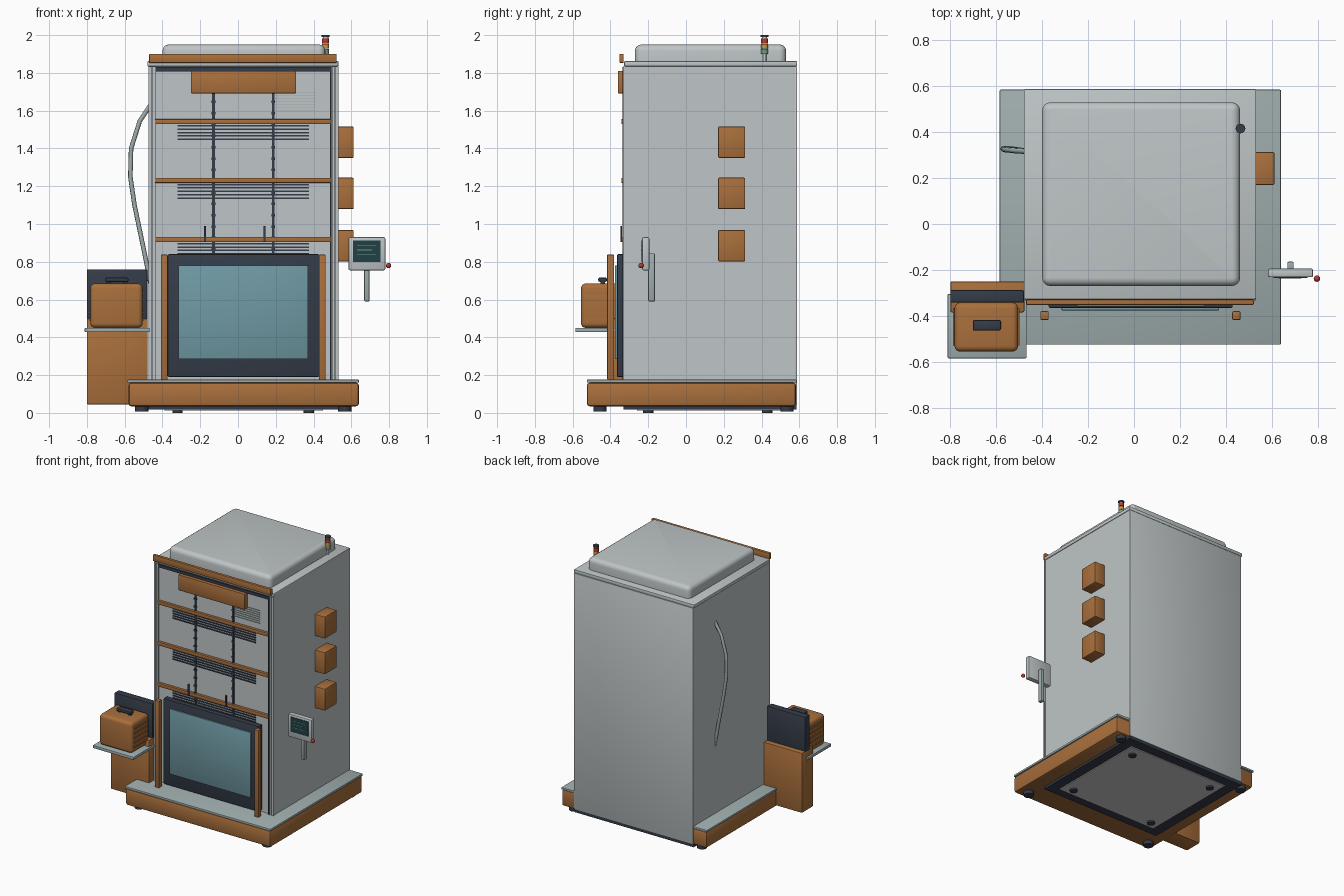
import bpy, bmesh, math
from mathutils import Vector

if "Cube" in bpy.data.objects:
    bpy.data.objects.remove(bpy.data.objects["Cube"])


def mat(name, r, g, b):
    m = bpy.data.materials.new(name)
    m.diffuse_color = (r, g, b, 1)
    m.use_nodes = True
    m.node_tree.nodes["Principled BSDF"].inputs["Base Color"].default_value = m.diffuse_color
    return m


ORANGE = mat("burnt_orange", .40, .16, .045)
DARK = mat("dark_slate", .035, .045, .065)
SHELL = mat("pale_grey", .52, .56, .57)
PLATE = mat("cool_grey", .35, .42, .42)
GLASS = mat("window_teal", .16, .32, .37)
SCREEN = mat("screen_dark", .015, .05, .06)
GREEN = mat("signal_green", .15, .35, .25)
AMBER = mat("signal_amber", .65, .3, .05)
RED = mat("signal_red", .5, .04, .03)


def finish(name, bm, m, smooth=False):
    me = bpy.data.meshes.new(name)
    bm.to_mesh(me)
    bm.free()
    ob = bpy.data.objects.new(name, me)
    bpy.context.collection.objects.link(ob)
    if m:
        me.materials.append(m)
    if smooth:
        bpy.ops.object.select_all(action='DESELECT')
        ob.select_set(True)
        bpy.context.view_layer.objects.active = ob
        bpy.ops.object.shade_smooth_by_angle(angle=math.radians(35))
    return ob


def add_box(bm, x, y, z):
    vs = bmesh.ops.create_cube(bm, size=1)["verts"]
    for v in vs:
        for i, (a, b) in enumerate((x, y, z)):
            v.co[i] = (a + b) / 2 + v.co[i] * (b - a)


def box(name, x, y, z, m=None, bevel=0, seg=2):
    bm = bmesh.new()
    add_box(bm, x, y, z)
    if bevel:
        bmesh.ops.bevel(bm, geom=bm.edges[:], offset=bevel, segments=seg,
                        profile=.5, affect='EDGES')
    return finish(name, bm, m, bevel > 0)


def boxes(name, items, m=None):
    bm = bmesh.new()
    for it in items:
        add_box(bm, *it)
    return finish(name, bm, m)


def cyl(name, x, y, z, r, m=None, n=20):
    bm = bmesh.new()
    bmesh.ops.create_cone(bm, cap_ends=True, segments=n, radius1=r, radius2=r, depth=z[1] - z[0])
    bmesh.ops.translate(bm, verts=bm.verts, vec=Vector((x, y, sum(z) / 2)))
    return finish(name, bm, m, True)


# Base, deck plate and underside
box("base_skirt", (-.58, .64), (-.525, .582), (.035, .16), ORANGE, .015)
box("base_deck", (-.585, .64), (-.525, .585), (.16, .176), PLATE, .003)
box("plinth", (-.475, .53), (-.33, .585), (.018, .045), DARK)
box("underside_panel", (-.39, .45), (-.26, .51), (.012, .03))
for i, x in enumerate((-.51, .565)):
    for j, y in enumerate((-.455, .535)):
        cyl(f"corner_foot_{i}{j}", x, y, (.008, .04), .035, DARK)
for i, x in enumerate((-.32, .375)):
    for j, y in enumerate((-.2, .43)):
        cyl(f"inner_foot_{i}{j}", x, y, (0, .03), .027, DARK)

# Cabinet shell
box("cabinet_body", (-.472, .528), (-.322, .577), (.04, 1.835), SHELL)
box("back_panel", (-.472, .53), (.577, .588), (.04, 1.835), SHELL, .003)
box("cabinet_top", (-.48, .532), (-.328, .588), (1.835, 1.862), SHELL, .005)
box("header_strip", (-.47, .522), (-.352, -.33), (1.853, 1.9), ORANGE, .003)

# Roof dome with rounded corners and softened top
bm = bmesh.new()
add_box(bm, (-.40, .462), (-.27, .53), (1.86, 1.95))
up = [e for e in bm.edges if abs(e.verts[0].co.z - e.verts[1].co.z) > .05]
bmesh.ops.bevel(bm, geom=up, offset=.035, segments=4, profile=.5, affect='EDGES')
top = [e for e in bm.edges if all(v.co.z > 1.94 for v in e.verts)]
bmesh.ops.bevel(bm, geom=top, offset=.033, segments=4, profile=.5, affect='EDGES')
finish("roof_dome", bm, SHELL, True)

# Signal beacon
bx, by = .464, .416
cyl("beacon_stem", bx, by, (1.86, 1.91), .009, SHELL)
for nm, z0, z1, m in (("green", 1.9, 1.926, GREEN), ("amber", 1.928, 1.954, AMBER),
                      ("red", 1.956, 1.982, RED)):
    cyl("beacon_" + nm, bx, by, (z0, z1), .019, m)
cyl("beacon_neck", bx, by, (1.98, 1.992), .014, SHELL)
cyl("beacon_cap", bx, by, (1.99, 2.0), .021, DARK)

# Front frame
boxes("front_frame", [((a, b), (-.334, -.32), (.176, 1.835))
                      for a, b in ((-.474, -.458), (-.452, -.438), (.497, .51), (.516, .531))], SHELL)
boxes("front_gasket", [((-.438, .49), (-.335, -.32), (1.808, 1.83)),
                       ((.486, .496), (-.335, -.32), (.176, 1.83)),
                       ((-.458, -.452), (-.328, -.32), (.176, 1.83))], DARK)
box("sign_panel", (-.25, .307), (-.36, -.32), (1.692, 1.81), ORANGE, .003)
boxes("upper_louvre", [((.19, .41), (-.327, -.32), (1.6 + k * .016, 1.604 + k * .016))
                       for k in range(7)], PLATE)
boxes("vertical_rails", [((x - .007, x + .007), (-.329, -.32), (.84, 1.692))
                         for x in (-.13, .187)], DARK)
boxes("rail_notches", [((x - .01, x + .01), (-.332, -.32), (.86 + k * .06, .873 + k * .06))
                       for x in (-.13, .187) for k in range(14)], DARK)

# Shelf lips with slotted vents below
for i, z in enumerate((1.542, 1.231, .918)):
    box(f"shelf_lip_{i}", (-.44, .49), (-.342, -.32), (z - .013, z + .013), ORANGE, .002)
    boxes(f"shelf_vents_{i}", [((-.32, .375), (-.329, -.32), (z - .026 - k * .018, z - .018 - k * .018))
                               for k in range(5)], DARK)
boxes("shelf_pins", [((x - .005, x + .005), (-.348, -.338), (.905, .99)) for x in (-.175, .14)], DARK)

# Window door and guard posts
box("door_frame", (-.372, .43), (-.365, -.322), (.19, .84), DARK, .006)
box("door_window", (-.315, .37), (-.376, -.36), (.285, .78), GLASS, .002)
for nm, x in (("left", -.39), ("right", .446)):
    box(f"guard_post_{nm}", (x - .018, x + .018), (-.418, -.38), (.176, .838), ORANGE, .005)

# Right side junction boxes
for i, z in enumerate((1.433, 1.162, .885)):
    box(f"side_box_{i}", (.525, .612), (.17, .313), (z - .083, z + .083), ORANGE, .006)

# Control panel
box("control_panel", (.585, .78), (-.232, -.194), (.755, .93), SHELL, .007)
box("control_screen", (.608, .755), (-.236, -.225), (.8, .912), SCREEN)
boxes("screen_lines", [((.63, .63 + w), (-.238, -.234), (z, z + .004))
                       for z, w in ((.885, .1), (.86, .08), (.835, .1))], GREEN)
box("control_arm", (.668, .696), (-.2, -.164), (.59, .845), PLATE, .006)
bm = bmesh.new()
bmesh.ops.create_uvsphere(bm, u_segments=16, v_segments=8, radius=.014)
bmesh.ops.translate(bm, verts=bm.verts, vec=Vector((.797, -.238, .78)))
finish("red_button", bm, RED, True)

# Left side station
box("station_cabinet", (-.8, -.478), (-.385, -.25), (.045, .5), ORANGE, .006)
box("station_back", (-.8, -.48), (-.342, -.288), (.45, .76), DARK, .005)
box("station_tray", (-.812, -.468), (-.585, -.305), (.428, .45), PLATE, .004)
box("canister", (-.782, -.505), (-.556, -.342), (.45, .685), ORANGE, .025, 4)
for nm, a, b in (("left", -.789, -.779), ("right", -.508, -.498)):
    boxes(f"canister_ribs_{nm}", [((a, b), (-.53, -.365), (z, z + .012))
                                  for z in (.49, .525, .56, .595, .63)], ORANGE)
box("canister_handle", (-.702, -.58), (-.465, -.418), (.694, .717), DARK, .008)
boxes("handle_mounts", [((x - .012, x + .012), (-.452, -.43), (.68, .7)) for x in (-.685, -.597)], DARK)

# Left side cable
cu = bpy.data.curves.new("side_cable", 'CURVE')
cu.dimensions = '3D'
cu.bevel_depth = .012
cu.bevel_resolution = 2
cu.use_fill_caps = True
path = [(-.44, .315, 1.665), (-.52, .32, 1.545), (-.566, .325, 1.4), (-.57, .328, 1.25),
        (-.548, .328, 1.1), (-.5, .322, .87), (-.44, .31, .57)]
sp = cu.splines.new('POLY')
sp.points.add(len(path) - 1)
for p, co in zip(sp.points, path):
    p.co = (*co, 1)
cu.materials.append(PLATE)
bpy.context.collection.objects.link(bpy.data.objects.new("side_cable", cu))
